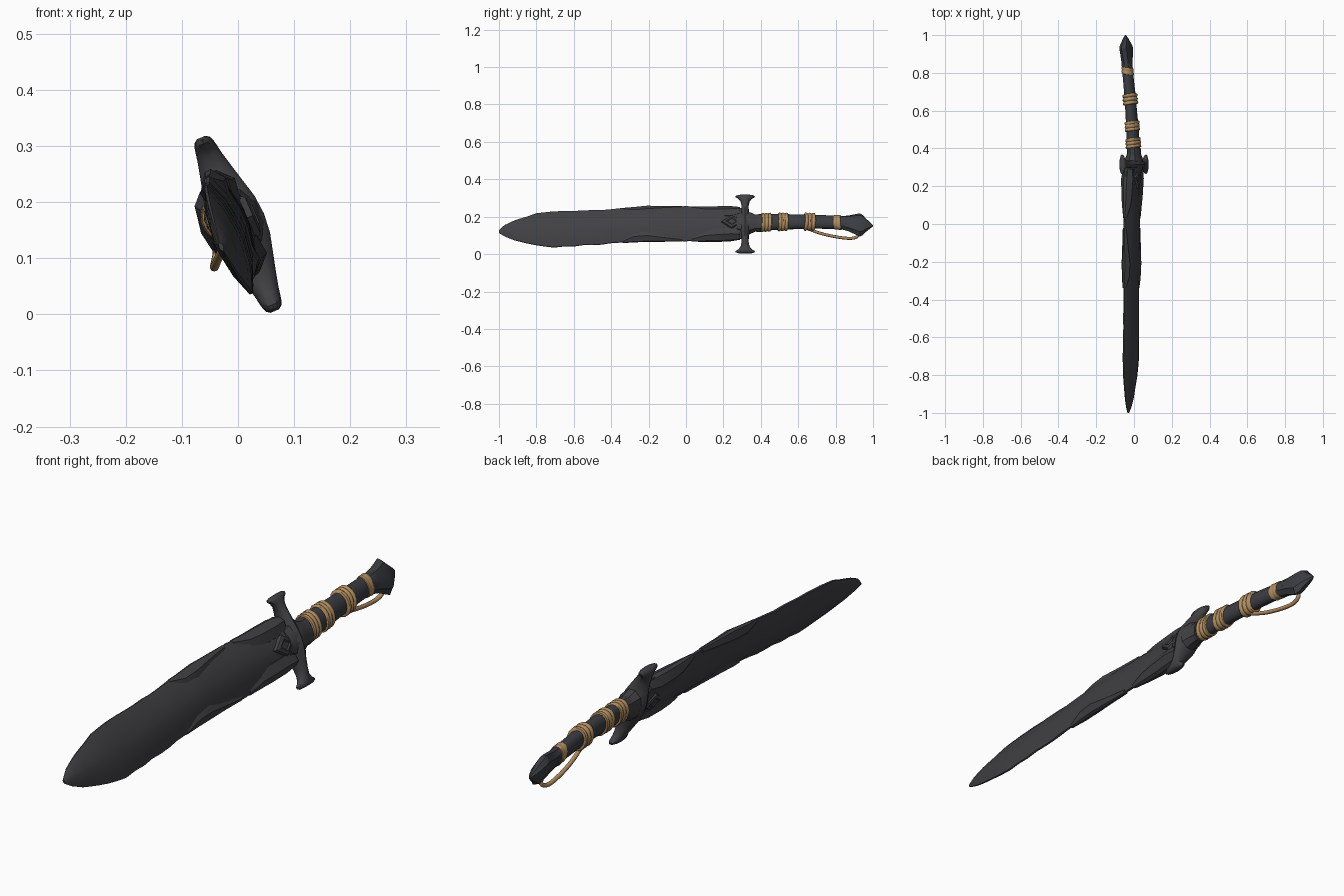
import bpy, bmesh, math, random
from mathutils import Vector

if "Cube" in bpy.data.objects:
    bpy.data.objects.remove(bpy.data.objects["Cube"])

random.seed(4)
TILT = math.radians(23)
U = Vector((-math.sin(TILT), 0, math.cos(TILT)))   # across the blade width
V = Vector((math.cos(TILT), 0, math.sin(TILT)))    # through the blade thickness
Y = Vector((0, 1, 0))


def mat(name, col):
    m = bpy.data.materials.new(name)
    m.diffuse_color = (*col, 1)
    m.use_nodes = True
    m.node_tree.nodes["Principled BSDF"].inputs["Base Color"].default_value = m.diffuse_color
    return m


STEEL = mat("dark steel", (0.052, 0.050, 0.056))
GRIP = mat("blue black grip", (0.043, 0.047, 0.055))
CORD = mat("tan cord", (0.44, 0.265, 0.115))


def loft(name, rings, material, angle=30):
    """Skin a list of equal length rings of points and cap both ends."""
    bm = bmesh.new()
    vs = [[bm.verts.new(p) for p in r] for r in rings]
    n = len(vs[0])
    for a, b in zip(vs, vs[1:]):
        for i in range(n):
            bm.faces.new((a[i], a[(i + 1) % n], b[(i + 1) % n], b[i]))
    bm.faces.new(vs[0])
    bm.faces.new(vs[-1])
    bmesh.ops.recalc_face_normals(bm, faces=bm.faces)
    for f in bm.faces:
        f.smooth = True
    me = bpy.data.meshes.new(name)
    bm.to_mesh(me)
    bm.free()
    me.set_sharp_from_angle(angle=math.radians(angle))
    me.materials.append(material)
    ob = bpy.data.objects.new(name, me)
    bpy.context.collection.objects.link(ob)
    return ob


def lerp_table(table, y):
    for a, b in zip(table, table[1:]):
        if y <= b[0]:
            k = (y - a[0]) / (b[0] - a[0])
            return [p + (q - p) * k for p, q in zip(a, b)]
    return list(table[-1])


def oval(n):
    return [(math.cos(2 * math.pi * i / n), math.sin(2 * math.pi * i / n)) for i in range(n)]


def ring(c, hw, ht, section, jit=0.0):
    return [c + U * w * (hw + random.uniform(-jit, jit)) + V * t * (ht + random.uniform(-jit, jit))
            for w, t in section]


# Blade: y, centre x, top z, bottom z, half thickness
BLADE = [(-1, -.03, .128, .113, .004), (-.97, -.028, .155, .095, .010), (-.92, -.025, .178, .075, .016),
         (-.8, -.02, .220, .045, .022), (-.72, -.017, .225, .036, .024), (-.55, -.015, .232, .046, .026),
         (-.3, -.015, .246, .065, .027), (-.22, -.014, .254, .070, .028), (0, -.012, .254, .070, .029),
         (.2, -.01, .250, .070, .030), (.27, -.006, .254, .076, .030), (.32, -.002, .235, .09, .030)]
LENS = [(1, .12), (.6, .72), (.12, 1), (-.12, 1), (-.6, .72), (-1, .12),
        (-1, -.12), (-.6, -.72), (-.12, -1), (.12, -1), (.6, -.72), (1, -.12)]
rings = []
ys = sorted({b[0] for b in BLADE} | {round(-.95 + .05 * i, 2) for i in range(25)})
for y in ys:
    _, cx, zt, zb, ht = lerp_table(BLADE, y)
    if -.9 < y < .25:                     # worn, chipped edges
        zt += random.uniform(-.004, .002)
        zb += random.uniform(-.002, .004)
    c = Vector((cx, y, (zt + zb) / 2))
    rings.append(ring(c, (zt - zb) / 2 / math.cos(TILT), ht, LENS))
loft("blade", rings, STEEL, 22)

# Thick jagged plates on both blade edges: y, half width, half thickness
MID_PLATE = [(-.34, .008, .008), (-.28, .033, .021), (-.21, .034, .024), (-.12, .022, .017), (-.02, .01, .01)]
ROOT_PLATE = [(.03, .012, .01), (.10, .034, .025), (.16, .037, .030), (.24, .038, .034), (.29, .024, .028)]
FACET = [(1, .25), (.3, 1), (-.7, .85), (-1, 0), (-.7, -.85), (.3, -1), (1, -.25)]
for side, label in ((1, "upper"), (-1, "lower")):
    for table, part in ((MID_PLATE, "mid"), (ROOT_PLATE, "root")):
        rr = []
        for y, hw, ht in table:
            _, cx, zt, zb, _ = lerp_table(BLADE, y)
            half = (zt - zb) / 2 / math.cos(TILT) + .002
            c = Vector((cx, y, (zt + zb) / 2)) + U * side * (half - hw)
            rr.append(ring(c, hw, ht, [(w * side, t) for w, t in FACET], .001))
        loft(f"{label}_{part}_plate", rr, STEEL, 25)

# Diamond boss on each face in front of the guard
for s in (1, -1):
    base = Vector((-.005, .245, .163))
    rr = []
    for d, k in ((.015, 1), (.034, .8), (.038, .5), (.034, .35)):
        rr.append([base + V * s * d + Y * a * .065 * k + U * b * .045 * k
                   for a, b in ((1, 0), (0, 1), (-1, 0), (0, -1))])
    loft("face_boss", rr, STEEL, 20)

# Cross guard lofted along the width: offset, half length in y, half thickness
HALF = [(0, .036, .050), (.035, .030, .047), (.07, .020, .038), (.105, .019, .029),
        (.13, .024, .023), (.147, .036, .020), (.156, .051, .018), (.163, .052, .015), (.168, .040, .008)]
table = [(-w, a, b) for w, a, b in reversed(HALF[1:])] + HALF
rr = []
for w, hy, ht in table:
    c = Vector((0, .316, .1605)) + U * w
    rr.append([c + Y * a * hy + V * b * ht for a, b in oval(12)])
loft("cross_guard", rr, STEEL, 40)

# Collar behind the guard
COLLAR = [(.27, .05, .036), (.31, .068, .046), (.345, .062, .045), (.37, .050, .036), (.40, .052, .036)]
loft("guard_collar", [ring(Vector((0, y, .166)), a, b, oval(10)) for y, a, b in COLLAR], STEEL, 30)

# Grip: y, centre x, centre z, half width, half thickness
GRIP_T = [(.36, 0, .168, .047, .032), (.5, -.008, .172, .045, .031), (.6, -.015, .173, .041, .029),
          (.7, -.023, .173, .039, .028), (.8, -.033, .170, .037, .027), (.86, -.038, .166, .040, .027)]
loft("grip", [ring(Vector((x, y, z)), a, b, oval(14)) for y, x, z, a, b in GRIP_T], GRIP, 40)

# Pommel flaring to a point
POMMEL = [(.83, -.035, .168, .038, .027), (.87, -.038, .164, .046, .027), (.90, -.039, .160, .057, .028),
          (.93, -.041, .156, .068, .027), (.945, -.042, .155, .058, .026), (.965, -.043, .154, .036, .020),
          (.985, -.044, .153, .018, .012), (1, -.045, .152, .003, .003)]
loft("pommel", [ring(Vector((x, y, z)), a, b, oval(8)) for y, x, z, a, b in POMMEL], GRIP, 30)

# Cord wraps: ridged bands, start y, end y, number of turns, extra radius
for y0, y1, turns, extra in ((.40, .455, 3, .006), (.49, .545, 3, .006), (.63, .69, 3, .009), (.79, .832, 2, .003)):
    rr = []
    steps = turns * 6
    for i in range(steps + 1):
        k = i / steps
        y = y0 + (y1 - y0) * k
        _, x, z, a, b = lerp_table(GRIP_T, y)
        r = -.004 if i in (0, steps) else extra * (.55 + .6 * abs(math.sin(math.pi * turns * k)))
        pts = ring(Vector((x, y, z)), a + r, b + r, oval(18), .0008)
        slant = .005 * (1 if turns == 3 else -1)
        rr.append([p + Y * slant * math.sin(2 * math.pi * j / 18) for j, p in enumerate(pts)])
    loft("cord_wrap", rr, CORD, 40)

# Hanging cord loop from the last wrap to the pommel
cu = bpy.data.curves.new("cord_loop", "CURVE")
cu.dimensions = "3D"
cu.bevel_depth = .008
cu.bevel_resolution = 2
cu.use_fill_caps = True
path = [(-.02, .65, .137), (-.028, .70, .116), (-.036, .77, .098), (-.041, .84, .086), (-.043, .89, .083),
        (-.04, .92, .094), (-.036, .925, .115), (-.04, .90, .135)]
sp = cu.splines.new("NURBS")
sp.points.add(len(path) - 1)
for p, co in zip(sp.points, path):
    p.co = (*co, 1)
sp.use_endpoint_u = True
sp.order_u = 3
cu.materials.append(CORD)
bpy.context.collection.objects.link(bpy.data.objects.new("cord_loop", cu))
